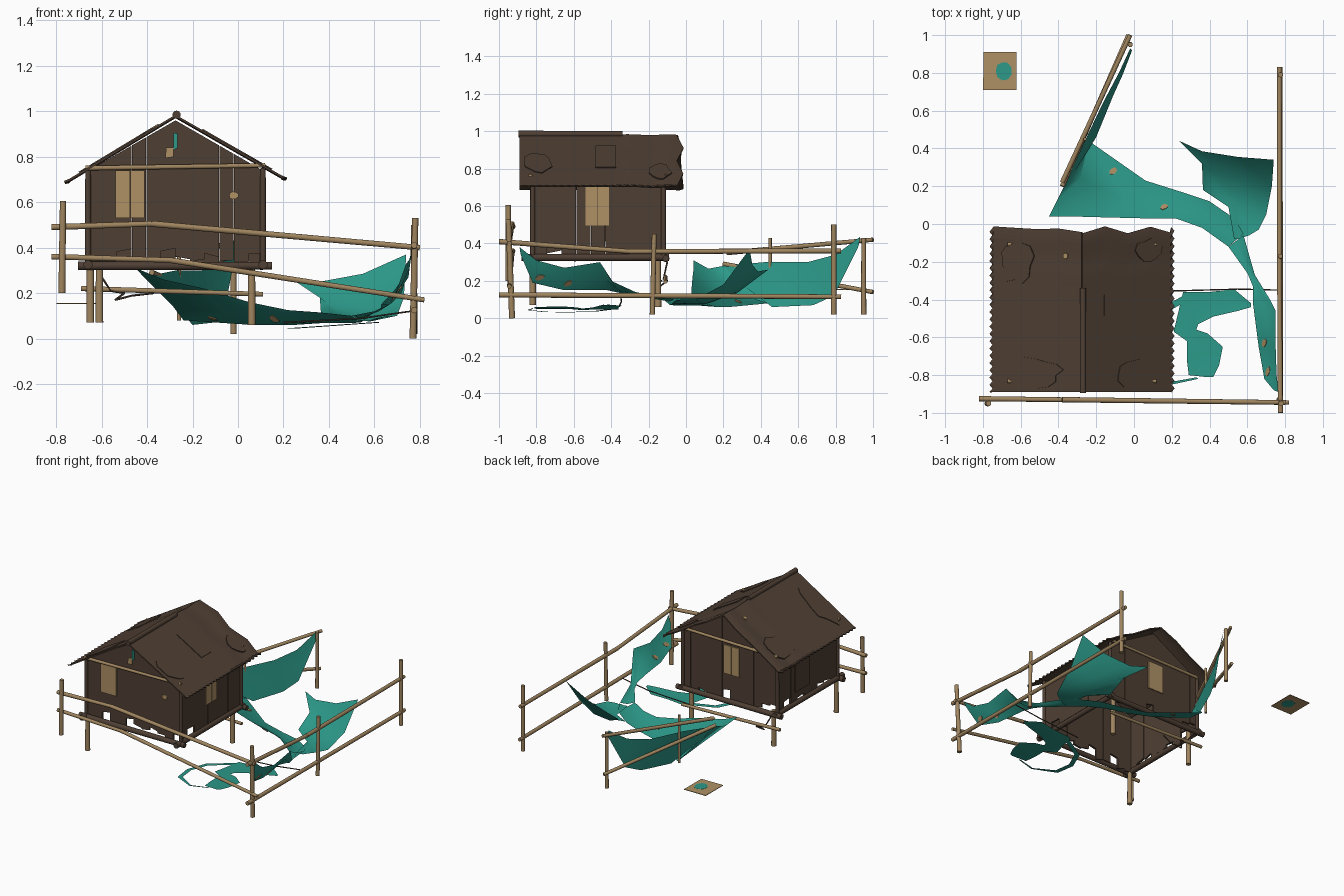
import bpy, bmesh, math, random
from mathutils import Vector
from mathutils.bvhtree import BVHTree

random.seed(4)
if "Cube" in bpy.data.objects:
    bpy.data.objects.remove(bpy.data.objects["Cube"])


def material(name, *rgb):
    mat = bpy.data.materials.new(name)
    mat.use_nodes = True
    mat.diffuse_color = (*rgb, 1)
    mat.node_tree.nodes["Principled BSDF"].inputs["Base Color"].default_value = (*rgb, 1)
    return mat


DARK = material("dark_timber", .078, .05, .034)
WOOD = material("pale_pole_wood", .35, .235, .115)
TAN = material("tan_board", .43, .285, .13)
TEAL = material("teal_cloth", .025, .32, .25)


def finish(name, bm, mat, smooth=False):
    mesh = bpy.data.meshes.new(name)
    bmesh.ops.recalc_face_normals(bm, faces=bm.faces)
    bm.to_mesh(mesh)
    bm.free()
    mesh.materials.append(mat)
    obj = bpy.data.objects.new(name, mesh)
    bpy.context.collection.objects.link(obj)
    if smooth:
        bpy.ops.object.select_all(action="DESELECT")
        obj.select_set(True)
        bpy.context.view_layer.objects.active = obj
        bpy.ops.object.shade_smooth_by_angle(angle=math.radians(50))
    return obj


def pole(name, points, radius, mat=WOOD, sides=10):
    """Chain of round struts through the points."""
    bm = bmesh.new()
    for a, b in zip(points, points[1:]):
        a, b = Vector(a), Vector(b)
        new = bmesh.ops.create_cone(bm, cap_ends=True, segments=sides, radius1=radius,
                                    radius2=radius * .9, depth=(b - a).length)["verts"]
        turn = Vector((0, 0, 1)).rotation_difference(b - a).to_matrix()
        for v in new:
            v.co = turn @ v.co + (a + b) / 2
    return finish(name, bm, mat, True)


def prism(bm, outline, depth):
    """Extrude a flat outline by the depth vector."""
    face = bm.faces.new([bm.verts.new(p) for p in outline])
    top = bmesh.ops.extrude_face_region(bm, geom=[face])["geom"]
    moved = [g for g in top if isinstance(g, bmesh.types.BMVert)]
    bmesh.ops.translate(bm, verts=moved, vec=depth)


def plate(name, centre, u, v, normal, mat, ragged=0, sides=4, thick=.008):
    """Thin board: rectangle, or a ragged round shape, spanned by half axes u and v."""
    centre, u, v, normal = map(Vector, (centre, u, v, normal))
    ring = []
    for i in range(sides):
        t = math.tau * (i + .5) / sides
        r = (math.sqrt(2) if sides == 4 else 1) * (1 - ragged * random.random())
        ring.append(centre + u * math.cos(t) * r + v * math.sin(t) * r)
    bm = bmesh.new()
    prism(bm, ring, normal.normalized() * thick)
    return finish(name, bm, mat)


def grid(rows):
    bm = bmesh.new()
    verts = [[bm.verts.new(p) for p in row] for row in rows]
    for r, s in zip(verts, verts[1:]):
        for i in range(len(r) - 1):
            bm.faces.new((r[i], r[i + 1], s[i + 1], s[i]))
    return bm


def sheet(name, *rows, sag=0):
    """Cloth lofted over rows of points, optionally drooping between two rows."""
    rows = [[Vector(p) for p in row] for row in rows]
    if sag:
        middle = [(a + b) / 2 - Vector((0, 0, sag)) for a, b in zip(*rows)]
        rows.insert(1, middle)
    return finish(name, grid(rows), TEAL, True)


# Hut walls: upright planks with ragged feet, gable tops on front and back
RIDGE_X, RIDGE_Z, SLOPE = -.275, .97, .575
LEFT, RIGHT, FRONT, BACK = -.66, .11, -.82, -.12


def roof_z(x):
    return RIDGE_Z - SLOPE * abs(x - RIDGE_X)


def plank_wall(name, a, b, count, inward):
    a, b = Vector(a), Vector(b)
    bm = bmesh.new()
    for i in range(count):
        p, q = a.lerp(b, i / count), a.lerp(b, (i + .99) / count)
        foot = .32 + random.random() ** 3 * .08
        corners = [(p, foot), (q, foot + random.uniform(-.02, .02)),
                   (q, roof_z(q.x) - .01), (p, roof_z(p.x) - .01)]
        prism(bm, [(c.x, c.y, z) for c, z in corners], Vector(inward) * random.uniform(.012, .016))
    return finish(name, bm, DARK)


plank_wall("front_wall", (LEFT, FRONT, 0), (RIGHT, FRONT, 0), 12, (0, 1, 0))
plank_wall("back_wall", (LEFT, BACK, 0), (RIGHT, BACK, 0), 12, (0, -1, 0))
plank_wall("right_side_wall", (LEFT, FRONT, 0), (LEFT, BACK, 0), 9, (1, 0, 0))
plank_wall("left_side_wall", (RIGHT, FRONT, 0), (RIGHT, BACK, 0), 9, (-1, 0, 0))


# Windows closed by two boards
def window(name, centre, u, normal):
    c, u = Vector(centre), Vector(u)
    for way in (-1, 1):
        plate(name + "_board", c + u * way * .51, u * .49, (0, 0, .105), normal, TAN)


window("front_window", (-.475, FRONT, .635), (.063, 0, 0), (0, -1, 0))
window("back_window", (-.29, BACK, .62), (.063, 0, 0), (0, 1, 0))
window("side_window", (RIGHT, -.475, .6), (0, .063, 0), (1, 0, 0))
plate("front_wall_patch", (-.02, FRONT, .63), (.025, 0, 0), (0, 0, .022), (0, -1, 0), TAN, .3, 9)
plate("gable_board", (-.3, FRONT, .82), (.02, 0, 0), (0, 0, .026), (0, -1, 0), TAN, .2)
plate("gable_rag", (-.275, FRONT, .87), (.01, 0, 0), (0, 0, .04), (0, -1, 0), TEAL, .2)
plate("side_wall_shutter", (LEFT, -.4, .52), (0, .08, 0), (0, 0, .11), (-1, 0, 0), DARK)

# Corner posts, gable beams, floor frame and legs
for y, side in ((FRONT, "front"), (BACK, "back")):
    out = -.012 if side == "front" else .012
    pole(side + "_gable_beam", [(LEFT - .01, y + out, .75), (RIGHT + .01, y + out, .762)], .011)
    pole(side + "_floor_beam", [(-.705, y + out, .32), (.15, y + out, .32)], .02, DARK)
    for x in (LEFT, RIGHT):
        pole(side + "_corner_post", [(x, y, .31), (x, y, .75)], .014, DARK)
for x in (LEFT, RIGHT):
    pole("side_floor_beam", [(x, -.88, .325), (x, -.09, .325)], .02, DARK)
for x, y, foot in ((-.65, -.82, .07), (-.61, -.15, .07), (.06, -.15, .06)):
    pole("hut_leg", [(x, y, foot), (x, y, .33)], .018)
pole("back_brace", [(-.69, -.11, .22), (.11, -.11, .195)], .012)
pole("hanging_cord", [(-.62, -.1, .3), (-.56, -.12, .21), (-.5, -.1, .2), (-.54, -.14, .17),
                      (-.46, -.16, .19), (-.37, -.13, .2)], .005, DARK, 5)

# Roof: two slopes with scalloped eaves and a torn back edge
STEPS = 44
EAVES = {-1: (-.755, .69), 1: (.205, .705)}
for way, (eave_x, eave_z) in EAVES.items():
    rows = []
    for t in (0, .25, .5, .75, .97, 1):
        row = []
        back = random.uniform(-.05, -.01)
        for i in range(STEPS + 1):
            f = i / STEPS
            jag = (.008 if i % 2 else -.008) * (t == 1)
            droop = .012 * max(0, f - .6) * (1 + math.sin(f * 25))
            x = RIDGE_X + (eave_x - RIDGE_X) * t + jag
            row.append((x, -.89 + (back + .89) * f, .98 + (eave_z - .98) * t - droop))
        rows.append(row)
    roof = finish("roof_slope", grid(rows), DARK)
    thick = roof.modifiers.new("thickness", "SOLIDIFY")
    thick.thickness, thick.offset = .009, 0
pole("ridge_pole", [(-.27, -.895, .985), (-.27, -.34, .985)], .018, DARK)


# Patches lying on the roof
def roof_patch(x, y, half_x, half_y, sides=4, ragged=0, mat=DARK):
    way = 1 if x > RIDGE_X else -1
    eave_x, eave_z = EAVES[way]
    slope = (eave_z - .98) / (eave_x - RIDGE_X)
    z = .982 + slope * (x - RIDGE_X)
    plate("roof_patch", (x, y, z), (half_x, 0, slope * half_x), (0, half_y, 0),
          (-slope, 0, 1), mat, ragged, sides)


roof_patch(-.06, -.43, .1, .055)
roof_patch(0, -.79, .1, .09, 13, .3)
roof_patch(-.53, -.79, .17, .09, 15, .3)
roof_patch(-.62, -.2, .1, .13, 13, .3)
roof_patch(.08, -.14, .08, .07, 11, .3)
roof_patch(-.36, -.17, .014, .018, 6, .2, TAN)

# Front fence
pole("front_fence_post_right", [(-.775, -.95, .2), (-.77, -.95, .605)], .016)
pole("corner_fence_post", [(.77, -.93, 0), (.78, -.95, .53)], .016)
pole("front_upper_rail", [(-.82, -.925, .49), (-.38, -.93, .505), (.8, -.945, .4)], .014)
pole("front_lower_rail", [(-.82, -.925, .36), (-.3, -.93, .345), (.82, -.945, .17)], .013)

# Side fence
pole("side_fence_middle_post", [(.775, -.18, .02), (.775, -.17, .45)], .014)
pole("side_fence_end_post", [(.775, .79, .02), (.775, .79, .5)], .015)
pole("side_upper_rail", [(.775, -1, .41), (.77, -.3, .357), (.77, .83, .36)], .014)
pole("side_lower_rail", [(.775, -1, .125), (.775, .83, .115)], .014)

# Back fence
pole("back_fence_end_post", [(-.02, .95, .02), (-.02, .95, .43)], .014)
pole("back_fence_middle_post", [(-.26, .45, .08), (-.26, .45, .43)], .01)
pole("back_upper_rail", [(-.38, .22, .35), (-.02, 1, .42)], .013)
pole("back_lower_rail", [(-.38, .2, .29), (-.03, 1, .14)], .013)

# Torn cloth: trough behind the hut, wall on the back fence, strips to the side fence
trough = sheet(
    "trough_cloth",
    [(-.37, .2, .28), (-.24, .44, .08), (.06, .23, .06), (.25, .17, .06), (.4, .12, .07),
     (.53, .03, .08), (.58, -.05, .1)],
    [(-.45, .04, .31), (-.33, .04, .26), (-.15, .035, .22), (.05, .03, .16), (.22, .03, .125),
     (.36, -.02, .115), (.5, -.12, .1)], sag=.03)
sheet("back_fence_cloth",
      [(-.37, .2, .28), (-.27, .42, .3), (-.16, .65, .3), (-.08, .8, .34), (-.02, .93, .435)],
      [(-.3, .3, .18), (-.2, .46, .06), (-.11, .68, .07), (-.06, .79, .12), (-.01, .92, .38)],
      sag=.01)
strip = sheet(
    "side_fence_cloth",
    [(.765, -.89, .38), (.755, -.8, .31), (.75, -.65, .27), (.75, -.46, .3), (.72, -.4, .2),
     (.64, -.27, .14), (.58, -.06, .1)],
    [(.74, -.88, .33), (.69, -.82, .19), (.66, -.65, .15), (.63, -.42, .15), (.63, -.33, .13),
     (.6, -.26, .12), (.5, -.12, .1)], sag=.01)
sheet("raised_cloth",
      [(.24, .44, .26), (.36, .385, .25), (.55, .355, .285), (.74, .34, .37)],
      [(.36, .32, .18), (.42, .28, .14), (.58, .24, .13), (.73, .2, .18)],
      [(.365, .18, .11), (.45, .15, .09), (.58, .1, .075), (.7, .05, .1)],
      [(.5, .09, .09), (.54, .06, .08), (.6, 0, .08), (.66, -.03, .1)],
      [(.53, -.08, .08), (.55, -.08, .08), (.58, -.07, .08), (.61, -.06, .09)])


# Cloth lying low beside the hut, with its trailing band
def low(*points):
    return [(x, y, .03 + .07 * x) for x, y in points]


sheet("low_cloth",
      low((.62, -.42), (.53, -.345), (.4, -.36), (.26, -.36), (.21, -.57), (.28, -.62),
          (.28, -.72), (.29, -.8), (.38, -.81)),
      low((.62, -.44), (.55, -.46), (.42, -.49), (.34, -.53), (.33, -.56), (.39, -.58),
          (.47, -.65), (.45, -.75), (.42, -.81)), sag=.004)
sheet("trailing_band",
      low((.34, -.82), (.2, -.85), (.04, -.76), (.02, -.62), (.08, -.48), (.26, -.38)),
      low((.33, -.812), (.2, -.835), (.07, -.745), (.055, -.62), (.11, -.5), (.26, -.42)))
pole("cloth_cord", [(.2, -.355, .07), (.55, -.345, .09), (.76, -.35, .12)], .004, DARK, 5)

# Tan mends on the cloth, dropped onto its surface
for cloth, x, y in ((trough, -.11, .28), (trough, .16, .09), (strip, .69, -.63), (strip, .71, -.78)):
    mesh = cloth.data
    tree = BVHTree.FromPolygons([v.co for v in mesh.vertices], [p.vertices[:] for p in mesh.polygons])
    hit, normal, _, _ = tree.ray_cast(Vector((x, y, 2)), Vector((0, 0, -1)))
    if hit:
        normal = normal if normal.z > 0 else -normal
        u = normal.cross((1, 1, 0)).normalized()
        plate("cloth_mend", hit - normal * .004, u * .018, normal.cross(u) * .03, normal, TAN, .25, 7)

# Loose board with a spot painted on both faces
plate("loose_board", (-.71, .81, .152), (.09, 0, 0), (0, .103, 0), (0, 0, 1), TAN, .05, 4, .004)
plate("loose_board_spot", (-.69, .81, .151), (.045, 0, 0), (0, .052, 0), (0, 0, 1), TEAL, .1, 9, .006)
